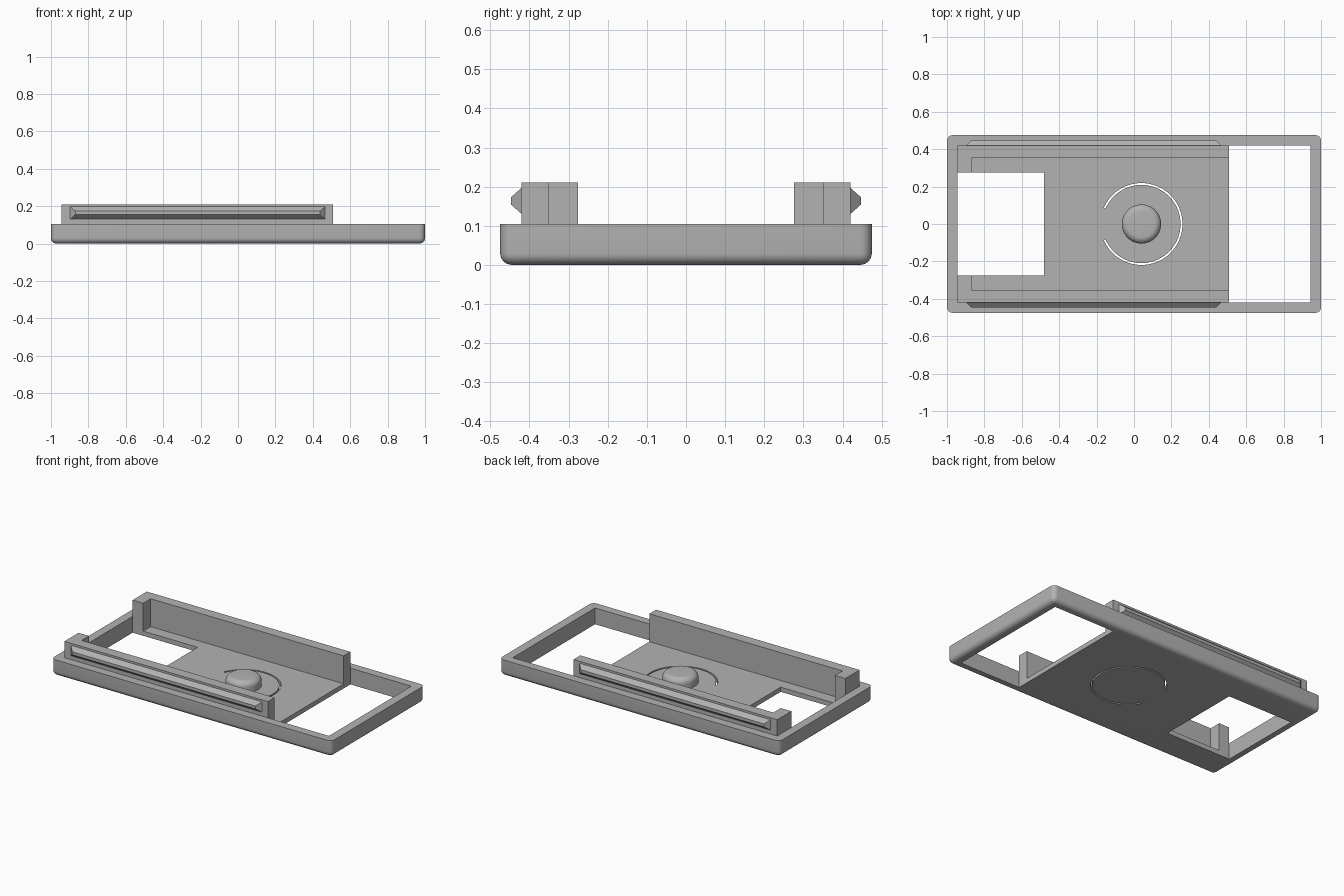
import bpy, bmesh, math

if "Cube" in bpy.data.objects:
    bpy.data.objects.remove(bpy.data.objects["Cube"])

FLOOR, RIM, TOP = 0.03, 0.105, 0.21

grey = bpy.data.materials.new("grey plastic")
grey.diffuse_color = (0.45, 0.45, 0.45, 1)
grey.use_nodes = True
grey.node_tree.nodes["Principled BSDF"].inputs["Base Color"].default_value = grey.diffuse_color


def finish(name, bm):
    bmesh.ops.recalc_face_normals(bm, faces=bm.faces)
    me = bpy.data.meshes.new(name)
    bm.to_mesh(me)
    bm.free()
    ob = bpy.data.objects.new(name, me)
    me.materials.append(grey)
    bpy.context.collection.objects.link(ob)
    return ob


def prism(name, pts, z0, z1):
    bm = bmesh.new()
    face = bm.faces.new([bm.verts.new((x, y, z0)) for x, y in pts])
    ext = bmesh.ops.extrude_face_region(bm, geom=[face])
    for v in ext["geom"]:
        if isinstance(v, bmesh.types.BMVert):
            v.co.z = z1
    return finish(name, bm)


def box(name, x0, x1, y, z0, z1):
    return prism(name, [(x0, -y), (x1, -y), (x1, y), (x0, y)], z0, z1)


def combine(target, other, operation):
    mod = target.modifiers.new(operation, 'BOOLEAN')
    mod.operation, mod.solver, mod.object = operation, 'EXACT', other
    bpy.context.view_layer.objects.active = target
    bpy.ops.object.modifier_apply(modifier=mod.name)
    bpy.data.objects.remove(other)


def smooth(ob):
    bpy.ops.object.select_all(action='DESELECT')
    ob.select_set(True)
    bpy.context.view_layer.objects.active = ob
    bpy.ops.object.shade_smooth_by_angle(angle=math.radians(30))


# Tray block, rounded at the corners and along the bottom
tray = box("tray", -1, 1, 0.475, 0, RIM)
bm = bmesh.new()
bm.from_mesh(tray.data)
edges = [e for e in bm.edges if min(v.co.z for v in e.verts) < 0.01]
bmesh.ops.bevel(bm, geom=edges, offset=0.03, segments=6, profile=0.5, affect='EDGES')
bm.to_mesh(tray.data)
bm.free()

# Recessed floor and the two through openings
combine(tray, box("pocket_cutter", -0.87, 0.6, 0.352, FLOOR, 0.3), 'DIFFERENCE')
combine(tray, box("window_cutter", 0.508, 0.943, 0.42, -0.1, 0.3), 'DIFFERENCE')
combine(tray, box("notch_cutter", -0.945, -0.482, 0.276, -0.1, 0.3), 'DIFFERENCE')

# Thin curved slit around the button
arc = [math.radians(-157 + 314 * i / 64) for i in range(65)]
ring = [(0.04 + r * math.cos(a), r * math.sin(a))
        for r, seq in ((0.219, arc), (0.209, arc[::-1])) for a in seq]
combine(tray, prism("slit_cutter", ring, -0.1, 0.09), 'DIFFERENCE')

# Upright side walls, each with an inward post at the left end
for s in (-1, 1):
    outline = [(-0.945, 0.42), (0.508, 0.42), (0.508, 0.352),
               (-0.87, 0.352), (-0.87, 0.276), (-0.945, 0.276)]
    wall = prism("side_wall", [(x, s * y) for x, y in outline], RIM, TOP)
    combine(tray, wall, 'UNION')
smooth(tray)

# Tapered snap ridge on the outside of each wall
for s, name in ((-1, "front_ridge"), (1, "back_ridge")):
    bm = bmesh.new()
    loops = []
    for x0, x1, y, z0, z1 in ((-0.897, 0.465, 0.42, 0.13, 0.197),
                              (-0.87, 0.438, 0.447, 0.154, 0.173)):
        loops.append([bm.verts.new((x, s * y, z))
                      for x, z in ((x0, z0), (x1, z0), (x1, z1), (x0, z1))])
    base, tip = loops
    bm.faces.new(base)
    bm.faces.new(tip)
    for i in range(4):
        j = (i + 1) % 4
        bm.faces.new((base[i], base[j], tip[j], tip[i]))
    finish(name, bm)

# Round button with a filleted top edge
profile = [(0.105, FLOOR)]
for i in range(9):
    a = math.pi / 2 * i / 8
    profile.append((0.07 + 0.035 * math.cos(a), 0.063 + 0.035 * math.sin(a)))
bm = bmesh.new()
n = 48
rings = [[bm.verts.new((0.04 + r * math.cos(2 * math.pi * k / n),
                        r * math.sin(2 * math.pi * k / n), z)) for k in range(n)]
         for r, z in profile]
for a, b in zip(rings, rings[1:]):
    for k in range(n):
        m = (k + 1) % n
        bm.faces.new((a[k], a[m], b[m], b[k]))
bm.faces.new(rings[-1])
smooth(finish("button", bm))
